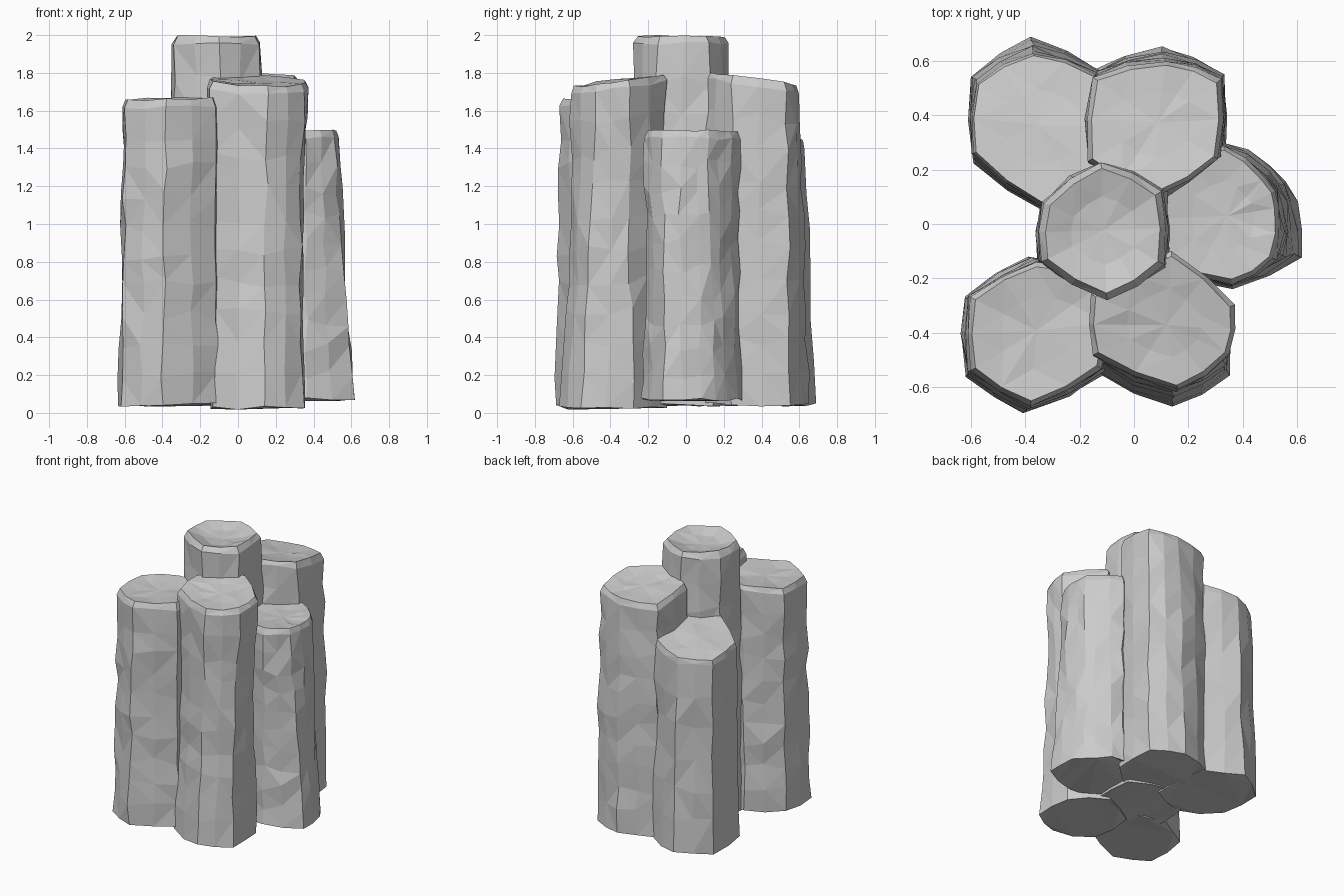
import bpy, bmesh, random, math
from mathutils import Vector

if "Cube" in bpy.data.objects:
    bpy.data.objects.remove(bpy.data.objects["Cube"])


def ring_points(corners, bulge):
    """Outline corners plus a slightly pushed-out middle point on each side."""
    pts = [Vector(c) for c in corners]
    mid = sum(pts, Vector((0, 0))) / len(pts)
    out = []
    for a, b in zip(pts, pts[1:] + pts[:1]):
        m = (a + b) / 2
        out += [a, m + (m - mid).normalized() * bulge]
    return out, mid


def column(name, base, top, height, tilt=(0, 0), foot=0.045, dip=0.02,
           levels=10, waist=0.02, rim=0.93, seed=1):
    rnd = random.Random(seed)
    lo, _ = ring_points(base, 0.012)
    hi, mid = ring_points(top, 0.014)
    n = len(lo)
    bm = bmesh.new()

    def top_z(p):
        return height + tilt[0] * (p.x - mid.x) + tilt[1] * (p.y - mid.y)

    # rough wall rings, blending from the base outline to the top outline
    rings = []
    for k in range(levels + 1):
        t = k / levels
        edge = k in (0, levels)
        squeeze = 1 - waist * math.sin(math.pi * t)
        ring = []
        for a, b in zip(lo, hi):
            p = mid + (a.lerp(b, t) - mid) * squeeze
            amount = 0.004 if edge else 0.011
            p = p + Vector((rnd.uniform(-amount, amount), rnd.uniform(-amount, amount)))
            z = foot + t * (top_z(b) - 0.045 - foot)
            z += rnd.uniform(-0.012, 0.012) if edge else rnd.uniform(-0.03, 0.03)
            ring.append(bm.verts.new((p.x, p.y, z)))
        rings.append(ring)

    # worn rim and shallow top
    for s, drop in ((rim, 0.0), (0.5, dip * 0.6)):
        ring = []
        for b in hi:
            p = mid + (b - mid) * s
            ring.append(bm.verts.new((p.x, p.y, top_z(p) - drop - rnd.uniform(0, 0.012))))
        rings.append(ring)
    for r, s in zip(rings, rings[1:]):
        for i in range(n):
            j = (i + 1) % n
            bm.faces.new((r[i], r[j], s[j], s[i]))
    peak = bm.verts.new((mid.x, mid.y, height - dip))
    for i in range(n):
        bm.faces.new((rings[-1][i], rings[-1][(i + 1) % n], peak))
    bm.faces.new(rings[0][::-1])

    # flat triangular facets
    bmesh.ops.triangulate(bm, faces=bm.faces[:])
    bmesh.ops.recalc_face_normals(bm, faces=bm.faces[:])
    mesh = bpy.data.meshes.new(name)
    bm.to_mesh(mesh)
    bm.free()
    ob = bpy.data.objects.new(name, mesh)
    bpy.context.collection.objects.link(ob)
    return ob


# tallest column in the middle
cluster = column(
    "center_column",
    [(.17, -.17), (.17, .14), (-.12, .24), (-.34, .08), (-.35, -.14), (-.10, -.28)],
    [(.11, -.15), (.10, .12), (-.12, .23), (-.33, .08), (-.34, -.14), (-.10, -.28)],
    2.0, dip=0.05, waist=0.0, rim=0.9, seed=1)

# surrounding columns, each overlapping its neighbours
around = [
    column("back_left_column",
           [(-.08, .16), (-.12, .56), (-.38, .69), (-.60, .54), (-.59, .22), (-.33, .05)],
           [(-.10, .16), (-.14, .55), (-.37, .63), (-.58, .52), (-.59, .26), (-.34, .07)],
           1.49, tilt=(.12, -.14), dip=0.0, levels=6, rim=0.96, seed=2),
    column("back_right_column",
           [(.33, .24), (.33, .55), (.10, .65), (-.16, .56), (-.17, .18), (.08, .04)],
           [(.31, .24), (.32, .53), (.12, .60), (-.15, .54), (-.17, .23), (.08, .10)],
           1.77, tilt=(.03, -.14), waist=0.0, seed=3),
    column("right_column",
           [(.62, -.12), (.60, .08), (.50, .22), (.33, .30), (.08, .20), (.08, -.16), (.36, -.24)],
           [(.51, -.13), (.53, .06), (.48, .17), (.33, .29), (.10, .18), (.10, -.14), (.36, -.22)],
           1.50, foot=0.07, waist=0.05, seed=4),
    column("front_left_column",
           [(-.10, -.55), (-.08, -.20), (-.38, -.12), (-.62, -.27), (-.62, -.56), (-.40, -.69)],
           [(-.12, -.53), (-.09, -.20), (-.36, -.14), (-.60, -.27), (-.60, -.54), (-.38, -.67)],
           1.67, tilt=(.02, .02), seed=5),
    column("front_right_column",
           [(.35, -.56), (.34, -.28), (.12, -.10), (-.14, -.24), (-.13, -.55), (.14, -.67)],
           [(.35, -.48), (.37, -.30), (.14, -.10), (-.16, -.26), (-.15, -.48), (.16, -.61)],
           1.765, tilt=(-.02, .14), foot=0.025, waist=0.08, seed=6),
]

# fuse into one rock so no walls remain inside
for ob in around:
    mod = cluster.modifiers.new("fuse", 'BOOLEAN')
    mod.operation = 'UNION'
    mod.solver = 'EXACT'
    mod.object = ob
graph = bpy.context.evaluated_depsgraph_get()
fused = bpy.data.meshes.new_from_object(cluster.evaluated_get(graph))
cluster.modifiers.clear()
cluster.data = fused
cluster.name = "rock_column_cluster"
for ob in around:
    bpy.data.objects.remove(ob)
